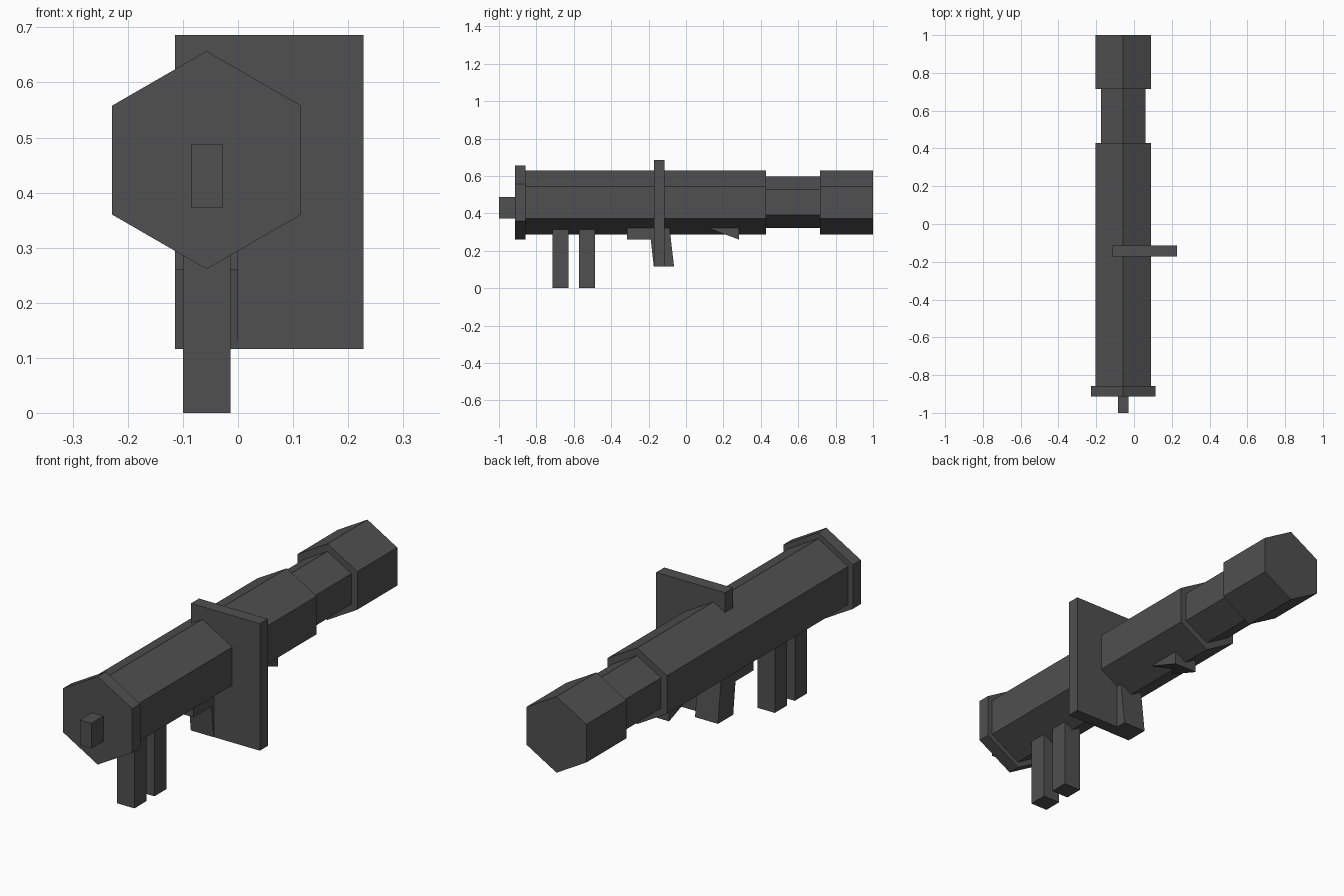
import bpy, bmesh
from math import sin, cos, pi

if "Cube" in bpy.data.objects:
    bpy.data.objects.remove(bpy.data.objects["Cube"])

CX, CZ = -0.057, 0.459   # tube axis

dark = bpy.data.materials.new("dark_grey")
dark.diffuse_color = (0.08, 0.08, 0.08, 1)
dark.use_nodes = True
dark.node_tree.nodes["Principled BSDF"].inputs["Base Color"].default_value = dark.diffuse_color


def finish(name, bm):
    bmesh.ops.recalc_face_normals(bm, faces=bm.faces)
    mesh = bpy.data.meshes.new(name)
    bm.to_mesh(mesh)
    bm.free()
    mesh.materials.append(dark)
    bpy.context.collection.objects.link(bpy.data.objects.new(name, mesh))


def hex_lathe(name, profile):
    """Six-sided stepped tube along y from (y, radius) pairs."""
    bm = bmesh.new()
    rings = [[bm.verts.new((CX + r * sin(i * pi / 3), y, CZ + r * cos(i * pi / 3)))
              for i in range(6)] for y, r in profile]
    for a, b in zip(rings, rings[1:]):
        for i in range(6):
            j = (i + 1) % 6
            bm.faces.new((a[i], a[j], b[j], b[i]))
    bm.faces.new(rings[0])
    bm.faces.new(rings[-1])
    finish(name, bm)


def side_prism(name, outline, x0, x1):
    """Extrude a (y, z) side outline from x0 to x1."""
    bm = bmesh.new()
    face = bm.faces.new([bm.verts.new((x0, y, z)) for y, z in outline])
    ext = bmesh.ops.extrude_face_region(bm, geom=[face])["geom"]
    bmesh.ops.translate(bm, vec=(x1 - x0, 0, 0),
                        verts=[v for v in ext if isinstance(v, bmesh.types.BMVert)])
    finish(name, bm)


def box(name, x0, x1, y0, y1, z0, z1):
    side_prism(name, [(y0, z0), (y1, z0), (y1, z1), (y0, z1)], x0, x1)


# Stepped tube: end flange, main barrel, narrow neck, end section
hex_lathe("tube", [(-0.914, 0.198), (-0.857, 0.198), (-0.857, 0.171), (0.428, 0.171),
                   (0.428, 0.137), (0.716, 0.137), (0.716, 0.171), (1.0, 0.171)])

# Small block on the flange
box("end_nub", CX - 0.0285, CX + 0.0285, -1.0, -0.914, 0.373, 0.487)

# Shield plate offset to one side
box("shield_plate", -0.114, 0.228, -0.171, -0.114, 0.116, 0.686)

# Two legs under the barrel
for name, y in (("front_leg", -0.672), ("rear_leg", -0.53)):
    box(name, CX - 0.043, CX + 0.043, y - 0.043, y + 0.043, 0.0, 0.316)

# Underside block, slanted grip and wedge
box("underside_block", -0.114, 0, -0.316, -0.15, 0.26, 0.323)
side_prism("grip", [(-0.172, 0.116), (-0.064, 0.116), (-0.088, 0.323), (-0.196, 0.323)],
           -0.114, 0)
side_prism("underside_wedge", [(0.113, 0.323), (0.283, 0.26), (0.283, 0.323)], -0.114, 0)
